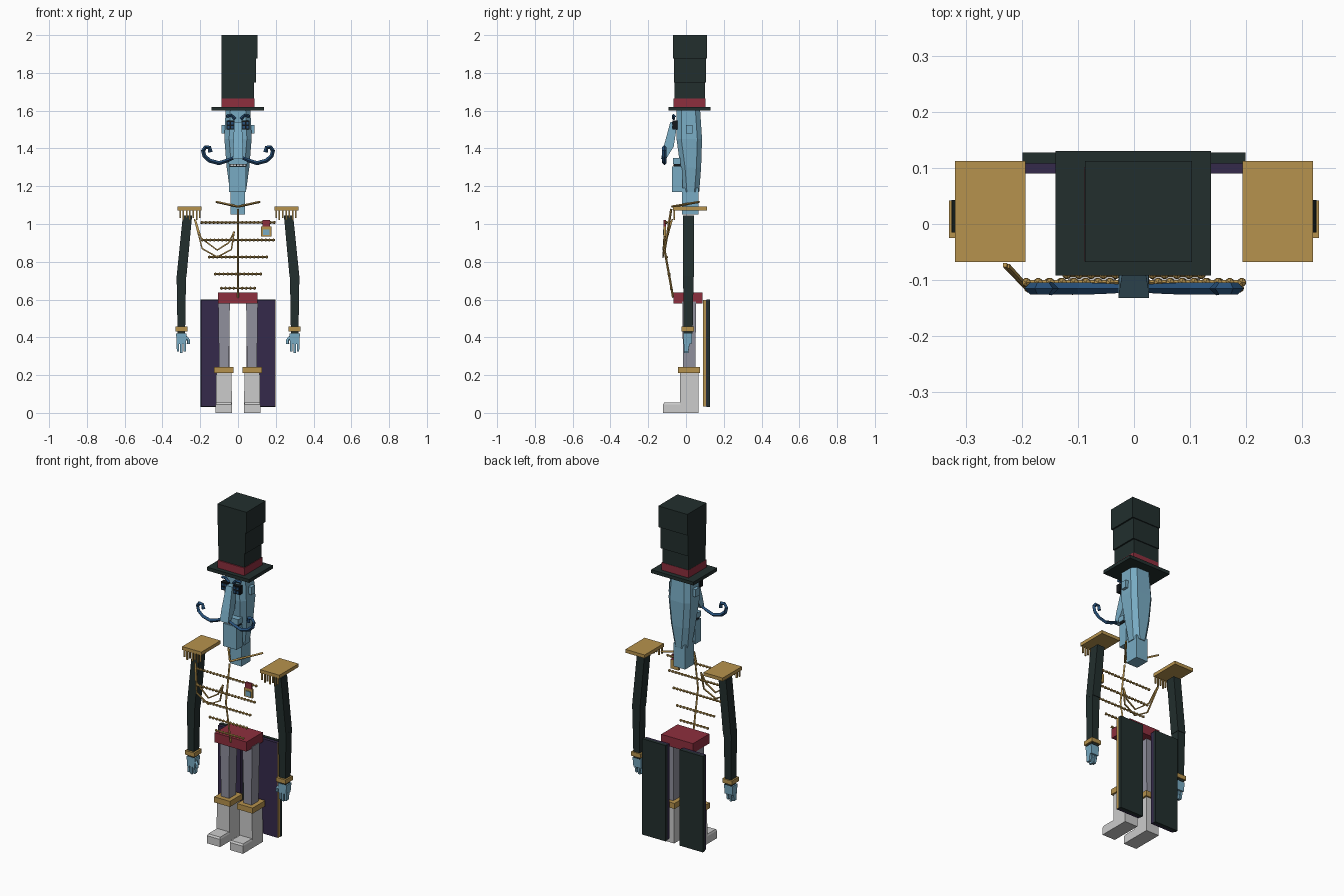
import bpy, bmesh
from mathutils import Matrix, Vector

if "Cube" in bpy.data.objects:
    bpy.data.objects.remove(bpy.data.objects["Cube"], do_unlink=True)


def material(name, r, g, b):
    m = bpy.data.materials.new(name)
    m.use_nodes = True
    m.diffuse_color = (r, g, b, 1)
    m.node_tree.nodes["Principled BSDF"].inputs["Base Color"].default_value = (r, g, b, 1)
    return m


CLOTH = material("dark cloth", .016, .028, .027)
GOLD = material("gold trim", .47, .29, .075)
RED = material("red sash", .27, .028, .048)
SKIN = material("blue skin", .19, .41, .55)
PURPLE = material("purple lining", .035, .023, .07)
NAVY = material("navy hair", .02, .08, .19)
PANTS = material("grey trousers", .28, .28, .34)
BOOT = material("pale boots", .6, .6, .6)
BLACK = material("black", .006, .008, .01)


def add(name, mesh, mat):
    mesh.materials.append(mat)
    ob = bpy.data.objects.new(name, mesh)
    bpy.context.collection.objects.link(ob)
    return ob


def from_bm(name, bm, mat):
    bmesh.ops.recalc_face_normals(bm, faces=bm.faces)
    mesh = bpy.data.meshes.new(name)
    bm.to_mesh(mesh)
    bm.free()
    return add(name, mesh, mat)


def loft(name, mat, rings, c=0):
    """Stack of rectangles (x0, x1, y0, y1, z), corners cut by c."""
    bm = bmesh.new()
    loops = []
    for x0, x1, y0, y1, z in rings:
        if c:
            pts = [(x0 + c, y0), (x1 - c, y0), (x1, y0 + c), (x1, y1 - c),
                   (x1 - c, y1), (x0 + c, y1), (x0, y1 - c), (x0, y0 + c)]
        else:
            pts = [(x0, y0), (x1, y0), (x1, y1), (x0, y1)]
        loops.append([bm.verts.new((x, y, z)) for x, y in pts])
    n = len(loops[0])
    for a, b in zip(loops, loops[1:]):
        for i in range(n):
            bm.faces.new((a[i], a[(i + 1) % n], b[(i + 1) % n], b[i]))
    bm.faces.new(loops[0][::-1])
    bm.faces.new(loops[-1])
    return from_bm(name, bm, mat)


def box(name, mat, x0, x1, y0, y1, z0, z1):
    x0, x1 = sorted((x0, x1))
    return loft(name, mat, [(x0, x1, y0, y1, z0), (x0, x1, y0, y1, z1)])


def tube(name, mat, pts, r, radii=None):
    cu = bpy.data.curves.new(name, "CURVE")
    cu.dimensions = "3D"
    cu.bevel_depth, cu.bevel_resolution, cu.use_fill_caps = r, 0, True
    sp = cu.splines.new("POLY")
    sp.use_smooth = False
    sp.points.add(len(pts) - 1)
    for i, p in enumerate(pts):
        sp.points[i].co = (*p, 1)
        sp.points[i].radius = radii[i] if radii else 1
    tmp = bpy.data.objects.new("tmp", cu)
    mesh = bpy.data.meshes.new_from_object(tmp)
    bpy.data.objects.remove(tmp)
    mesh.name = name
    mesh.materials.clear()
    return add(name, mesh, mat)


# Top hat
box("hat_brim", CLOTH, -.14, .137, -.092, .13, 1.6, 1.62)
box("hat_band", RED, -.088, .088, -.067, .102, 1.62, 1.665)
for i, (x1, y0, y1, z0, z1) in enumerate([(.085, -.06, .1, 1.665, 1.75),
                                          (.094, -.064, .106, 1.75, 1.875),
                                          (.103, -.068, .112, 1.875, 2)]):
    box(f"hat_tier_{i + 1}", CLOTH, -.087, x1, y0, y1, z0, z1)

# Head
loft("head", SKIN, [(-.042, .042, -.02, .07, 1.17), (-.06, .06, -.03, .08, 1.3),
                    (-.072, .072, -.05, .085, 1.45), (-.066, .066, -.05, .075, 1.6)], .025)
box("neck", SKIN, -.04, .037, -.02, .065, 1.05, 1.19)
box("chin", SKIN, -.048, .042, -.073, -.018, 1.17, 1.305)
loft("nose", SKIN, [(-.028, .027, -.132, -.105, 1.345), (-.026, .026, -.118, -.065, 1.41),
                    (-.02, .02, -.083, -.045, 1.54)])
box("mouth", BLACK, -.045, .045, -.064, -.03, 1.305, 1.318)
for i in range(5):
    x = -.04 + i * .017
    box("tooth", BOOT, x, x + .013, -.068, -.06, 1.307, 1.315)
box("upper_lip", SKIN, -.05, .05, -.07, -.03, 1.318, 1.35)

for s, side in ((1, "left"), (-1, "right")):
    box(f"{side}_ear", SKIN, s * .06, s * .088, 0, .035, 1.48, 1.525)
    box(f"{side}_eye", BLACK, s * .018, s * .062, -.072, -.045, 1.5, 1.548)
    for dx in (.024, .044):
        for z in (1.506, 1.528):
            box(f"{side}_eye_pane", NAVY, s * dx, s * (dx + .012), -.075, -.071, z, z + .013)
    tube(f"{side}_eyebrow", NAVY, [(s * .015, -.065, 1.555), (s * .035, -.067, 1.575),
                                   (s * .062, -.06, 1.57)], .008)
    tube(f"{side}_moustache", NAVY,
         [(s * x, -.115, z) for x, z in ((.02, 1.352), (.06, 1.335), (.1, 1.322), (.15, 1.335),
                                         (.178, 1.36), (.185, 1.388), (.172, 1.407),
                                         (.152, 1.405), (.146, 1.38))],
         .011, [.7, .9, 1, 1, 1, 1, 1, 1, 1.1])

    # Epaulette and fringe
    box(f"{side}_epaulette", GOLD, s * .193, s * .319, -.068, .112, 1.072, 1.092)
    for i in range(7):
        x = .198 + i * .0175
        z = 1.02 if i % 2 else 1.032
        box(f"{side}_fringe", GOLD, s * x, s * (x + .008), -.066, -.058, z, 1.073)

    # Arm and hand
    def part(name, mat, rings):
        loft(f"{side}_{name}", mat,
             [(min(s * a, s * b), max(s * a, s * b), y0, y1, z) for a, b, y0, y1, z in rings])

    part("upper_arm", CLOTH, [(.273, .325, -.015, .043, .72), (.243, .292, -.015, .043, 1.045)])
    part("forearm", CLOTH, [(.28, .32, -.013, .035, .42), (.275, .325, -.015, .04, .725)])
    part("cuff", GOLD, [(.268, .33, -.025, .042, .432), (.268, .33, -.025, .042, .457)])
    part("palm", SKIN, [(.275, .324, -.014, .03, .365), (.272, .328, -.014, .033, .42)])
    for i, low in enumerate((.325, .318, .325)):
        x = .276 + i * .018
        part("finger", SKIN, [(x, x + .012, -.01, .012, low), (x, x + .013, -.012, .02, .37)])
    tube(f"{side}_thumb", SKIN, [(s * .28, 0, .405), (s * .263, -.006, .385),
                                 (s * .263, -.008, .365)], .009)

    # Leg and boot
    part("trouser_leg", PANTS, [(.048, .1, -.015, .05, .235), (.043, .105, -.02, .053, .59)])
    part("boot_cuff", GOLD, [(.023, .126, -.043, .075, .21), (.023, .126, -.043, .075, .243)])
    part("boot_shaft", BOOT, [(.032, .118, -.033, .066, 0), (.034, .115, -.033, .066, .212)])
    part("boot_toe", BOOT, [(.032, .118, -.122, -.03, 0), (.032, .118, -.122, -.03, .045),
                            (.036, .114, -.115, -.03, .055)])

    # Coat tail and collar
    box(f"{side}_tail_lining", PURPLE, s * .045, s * .195, .09, .108, .035, .597)
    box(f"{side}_tail_cloth", CLOTH, s * .045, s * .199, .108, .127, .032, .6)
    tube(f"{side}_collar", GOLD, [(0, -.075, 1.092), (s * .115, .07, 1.117)], .006)

box("tail_edging", GOLD, .195, .199, .09, .107, .035, .597)

# Waist sash
box("waist_sash", RED, -.107, .102, -.066, .087, .58, .637)

# Jacket seam and beaded braid rows
tube("jacket_seam", GOLD, [(0, -.078, 1.08), (0, -.113, .86), (0, -.068, .61)], .006)
for z, y, w in ((1.008, -.104, .192), (.915, -.114, .188), (.825, -.104, .152),
                (.735, -.09, .12), (.66, -.078, .088)):
    tube("braid_cord", GOLD, [(-w, y, z), (w, y, z)], .0045)
    bm = bmesh.new()
    n = round(w * 2 / .021)
    for i in range(n + 1):
        x = -w + 2 * w * i / n
        bmesh.ops.create_icosphere(bm, subdivisions=1, radius=.009,
                                   matrix=Matrix.Translation(Vector((x, y, z))))
    from_bm("braid_beads", bm, GOLD)

# Shoulder cords
tube("outer_cord", GOLD, [(-.23, -.073, 1.025), (-.19, -.115, .87), (-.11, -.122, .825),
                          (-.035, -.118, .865), (-.02, -.112, .96)], .005)
tube("inner_cord", GOLD, [(-.225, -.075, 1.02), (-.195, -.108, .925), (-.11, -.12, .862),
                          (-.05, -.118, .9), (-.02, -.112, .96)], .005)

# Medal
box("medal_ribbon", RED, .13, .17, -.118, -.106, .987, 1.02)
box("medal", GOLD, .123, .177, -.118, -.106, .935, .987)
box("medal_stone", SKIN, .133, .167, -.122, -.117, .943, .972)
